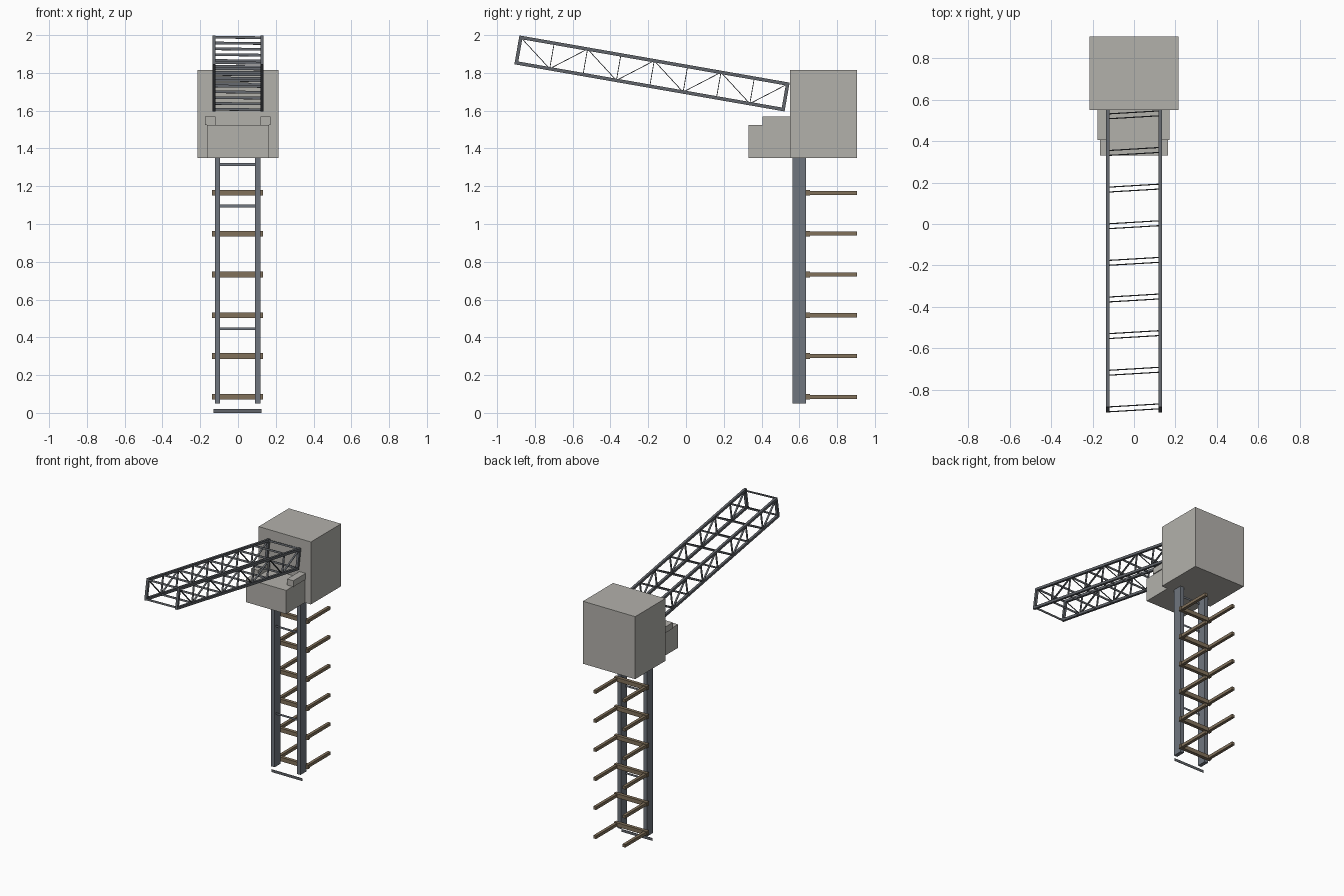
import bpy, bmesh, math
from mathutils import Matrix, Vector

if "Cube" in bpy.data.objects:
    bpy.data.objects.remove(bpy.data.objects["Cube"], do_unlink=True)


def material(name, rgb):
    m = bpy.data.materials.new(name)
    m.use_nodes = True
    m.diffuse_color = (*rgb, 1)
    m.node_tree.nodes["Principled BSDF"].inputs["Base Color"].default_value = (*rgb, 1)
    return m


PANEL = material("warm_grey_panel", (0.45, 0.44, 0.41))
STEEL = material("blue_grey_steel", (0.16, 0.18, 0.21))
DARK = material("dark_steel", (0.12, 0.13, 0.145))
RUST = material("brown_steel", (0.22, 0.165, 0.105))


def box(bm, lo, hi):
    """Axis-aligned box between two corners."""
    lo, hi = Vector(lo), Vector(hi)
    mat = Matrix.Translation((lo + hi) / 2) @ Matrix.Diagonal((*(hi - lo), 1))
    bmesh.ops.create_cube(bm, size=1, matrix=mat)


def beam(bm, a, b, width, thick):
    """Bar from a to b in a side plane; width runs along x."""
    a, b = Vector(a), Vector(b)
    d = b - a
    rot = Matrix.Rotation(math.atan2(d.z, d.y), 4, 'X')
    size = Matrix.Diagonal((width, d.length, thick, 1))
    bmesh.ops.create_cube(bm, size=1, matrix=Matrix.Translation((a + b) / 2) @ rot @ size)


def finish(bm, name, mat):
    me = bpy.data.meshes.new(name)
    bm.to_mesh(me)
    bm.free()
    me.materials.append(mat)
    ob = bpy.data.objects.new(name, me)
    bpy.context.collection.objects.link(ob)
    return ob


def block(name, mat, lo, hi):
    bm = bmesh.new()
    box(bm, lo, hi)
    return finish(bm, name, mat)


# Housing, front ledge and its two raised cheeks
block("housing", PANEL, (-0.215, 0.55, 1.35), (0.215, 0.905, 1.815))
block("front_ledge", PANEL, (-0.165, 0.33, 1.35), (0.165, 0.55, 1.525))
block("right_cheek", PANEL, (-0.175, 0.405, 1.525), (-0.12, 0.55, 1.57))
block("left_cheek", PANEL, (0.12, 0.405, 1.525), (0.172, 0.55, 1.57))

# Mast columns
for side, x in (("right", -0.108), ("left", 0.105)):
    block(side + "_column", STEEL, (x - 0.014, 0.565, 0.05), (x + 0.014, 0.635, 1.35))

# Thin ties between the columns
for name, z in (("upper_tie", 1.095), ("top_tie", 1.315), ("lower_tie", 0.445)):
    block(name, STEEL, (-0.095, 0.579, z - 0.007), (0.092, 0.581, z + 0.007))
block("foot_strip", DARK, (-0.13, 0.579, 0), (0.125, 0.581, 0.02))

# Brackets: a crossbar with two prongs pointing backwards
for i in range(6):
    z = 0.085 + 0.216 * i
    bm = bmesh.new()
    box(bm, (-0.137, 0.632, z - 0.015), (0.133, 0.657, z + 0.015))
    for x in (-0.122, 0.118):
        box(bm, (x - 0.011, 0.655, z - 0.011), (x + 0.011, 0.905, z + 0.011))
    finish(bm, f"rear_bracket_{i + 1}", RUST)

# Lattice boom, built level and then tilted
HALF, H, X, PANELS = 0.726, 0.0775, 0.127, 8
BAR = 0.018
H0 = H - BAR / 2
tilt = Matrix.Translation((0, -0.18, 1.797)) @ Matrix.Rotation(math.radians(-9.9), 4, 'X')
stations = [-HALF + BAR / 2 + k * (2 * HALF - BAR) / PANELS for k in range(PANELS + 1)]

chords, braces, ties = bmesh.new(), bmesh.new(), bmesh.new()
for x in (-X, X):
    for z in (-H0, H0):
        beam(chords, (x, -HALF, z), (x, HALF, z), BAR, BAR)
    for y in (stations[0], stations[-1]):
        beam(chords, (x, y, -H0), (x, y, H0), BAR, BAR)
    # zigzag flats with uprights
    for k in range(PANELS):
        s = 1 if k % 2 == 0 else -1
        beam(braces, (x, stations[k], s * H0), (x, stations[k + 1], -s * H0), 0.013, 0.004)
        if k:
            beam(braces, (x, stations[k], -H0), (x, stations[k], H0), 0.013, 0.004)
# cross ties, slightly skewed
for y in stations:
    for z in (-H0, H0):
        skew = Matrix.Translation((0, y, z)) @ Matrix.Rotation(0.06, 4, 'Z')
        bmesh.ops.create_cube(ties, size=1, matrix=skew @ Matrix.Diagonal((2 * X, 0.003, 0.014, 1)))

for bm, name in ((chords, "boom_chords"), (braces, "boom_braces"), (ties, "boom_cross_ties")):
    bmesh.ops.transform(bm, matrix=tilt, verts=bm.verts)
    finish(bm, name, DARK)
